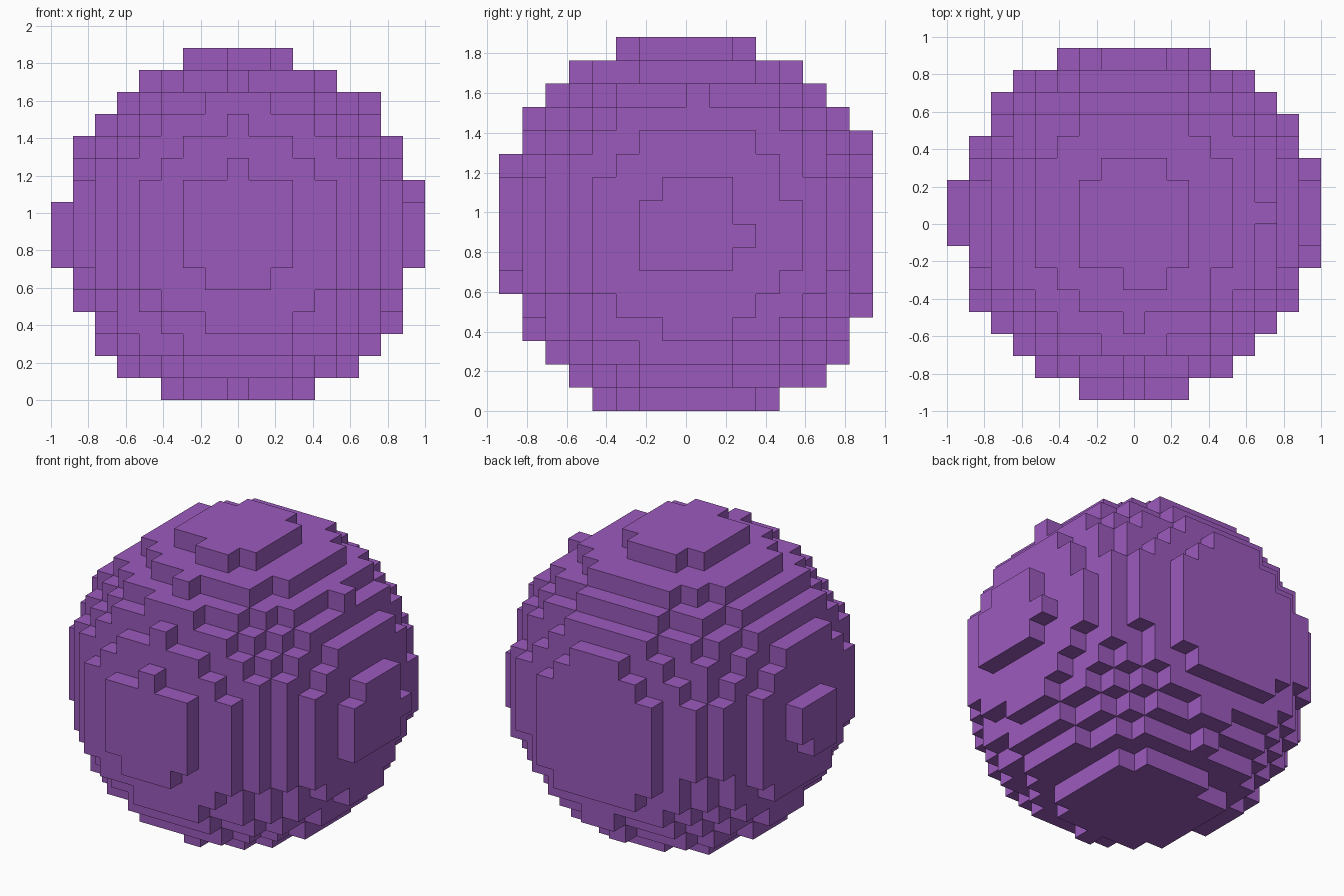
import bpy
import bmesh
from itertools import product
from mathutils import Vector

cube = bpy.data.objects.get("Cube")
if cube:
    bpy.data.objects.remove(cube, do_unlink=True)

# Block grid: cell counts along x, y, z and cell size
COUNTS = (17, 16, 16)
SIZE = 2 / 17
ORIGIN = Vector((-COUNTS[0] / 2, -COUNTS[1] / 2, 0))

# Ball in cell units, slightly off the grid centre so the steps are uneven
CENTRE = Vector((8.08, 7.755, 7.29))
RADIUS_SQUARED = 67.90


def filled(cell):
    return (Vector(cell) - CENTRE).length_squared <= RADIUS_SQUARED


def add_side(bm, cell, axis, sign):
    """Add one outward-facing square on the side of a block."""
    normal, u, v = Vector(), Vector(), Vector()
    normal[axis] = sign / 2
    u[(axis + 1) % 3] = 0.5
    v[(axis + 2) % 3] = 0.5 * sign
    middle = Vector(cell) + Vector((0.5, 0.5, 0.5)) + ORIGIN + normal
    corners = (-u - v, u - v, u + v, -u + v)
    bm.faces.new([bm.verts.new((middle + c) * SIZE) for c in corners])


# Outer shell of the block ball
bm = bmesh.new()
for cell in product(*(range(n) for n in COUNTS)):
    if not filled(cell):
        continue
    for axis, sign in product(range(3), (-1, 1)):
        neighbour = list(cell)
        neighbour[axis] += sign
        if not filled(neighbour):
            add_side(bm, cell, axis, sign)
bmesh.ops.remove_doubles(bm, verts=bm.verts[:], dist=SIZE / 100)
mesh = bpy.data.meshes.new("block_ball")
bm.to_mesh(mesh)
bm.free()

# Purple material
purple = bpy.data.materials.new("purple")
purple.use_nodes = True
colour = (0.328, 0.102, 0.503, 1)
purple.diffuse_color = colour
purple.node_tree.nodes["Principled BSDF"].inputs["Base Color"].default_value = colour
mesh.materials.append(purple)

ball = bpy.data.objects.new("block_ball", mesh)
bpy.context.collection.objects.link(ball)
